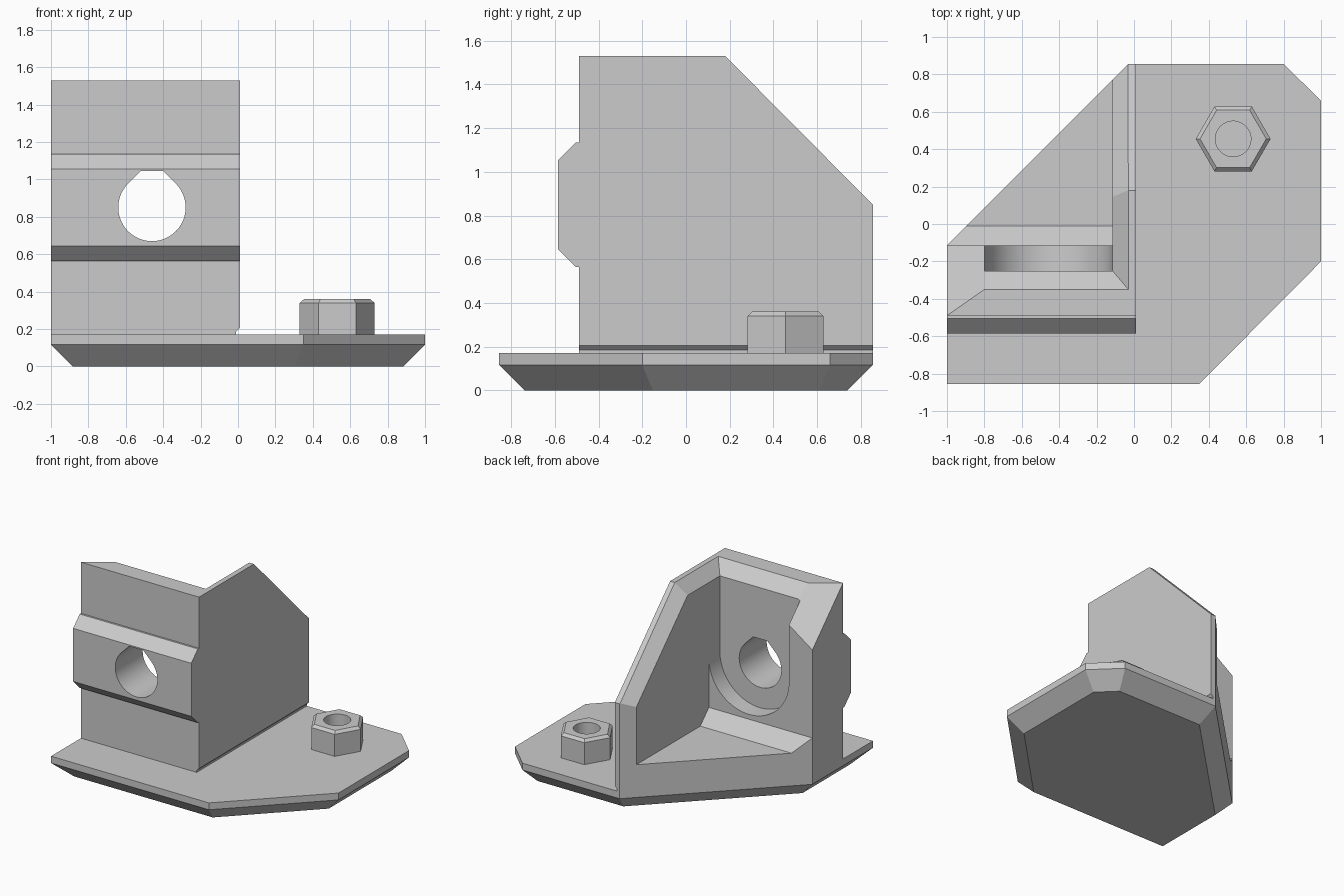
import bpy, bmesh
from math import cos, sin, pi, radians
from mathutils import Vector

if "Cube" in bpy.data.objects:
    bpy.data.objects.remove(bpy.data.objects["Cube"], do_unlink=True)

grey = bpy.data.materials.new("plain_grey")
grey.use_nodes = True
grey.diffuse_color = (0.6, 0.6, 0.6, 1)
grey.node_tree.nodes["Principled BSDF"].inputs["Base Color"].default_value = (0.6, 0.6, 0.6, 1)


def prism(profile, axis, lo, hi):
    """Extrude a flat profile along an axis from lo to hi."""
    place = {"x": lambda a, b, t: (t, a, b),
             "y": lambda a, b, t: (a, t, b),
             "z": lambda a, b, t: (a, b, t)}[axis]
    bm = bmesh.new()
    rings = [[bm.verts.new(place(a, b, t)) for a, b in profile] for t in (lo, hi)]
    for ring in rings:
        bm.faces.new(ring)
    n = len(profile)
    for i in range(n):
        j = (i + 1) % n
        bm.faces.new((rings[0][i], rings[0][j], rings[1][j], rings[1][i]))
    bmesh.ops.recalc_face_normals(bm, faces=bm.faces)
    return bm


def clip(bm, point, normal):
    """Remove everything on the normal side of a plane and close the cut."""
    bmesh.ops.bisect_plane(bm, geom=bm.verts[:] + bm.edges[:] + bm.faces[:], dist=1e-5,
                           plane_co=point, plane_no=normal, clear_outer=True)
    bmesh.ops.holes_fill(bm, edges=bm.edges[:], sides=0)
    bmesh.ops.recalc_face_normals(bm, faces=bm.faces)


def bevel_end(bm, up, width, depth):
    """Inset the top or bottom cap and push it outwards to make a chamfer."""
    cap = max(bm.faces, key=lambda f: f.normal.z * up)
    bmesh.ops.inset_region(bm, faces=[cap], thickness=width, use_even_offset=True)
    bmesh.ops.translate(bm, verts=cap.verts[:], vec=(0, 0, up * depth))


def make(name, bm):
    mesh = bpy.data.meshes.new(name)
    bm.to_mesh(mesh)
    bm.free()
    mesh.materials.append(grey)
    obj = bpy.data.objects.new(name, mesh)
    bpy.context.collection.objects.link(obj)
    return obj


def carve(obj, *cutters):
    """Subtract each cutter from the object."""
    bpy.context.view_layer.objects.active = obj
    for bm in cutters:
        tool = make("cutter", bm)
        tool.hide_render = True
        mod = obj.modifiers.new("cut", "BOOLEAN")
        mod.operation, mod.solver, mod.object = "DIFFERENCE", "EXACT", tool
        bpy.ops.object.modifier_apply(modifier=mod.name)
        bpy.data.objects.remove(tool, do_unlink=True)


def arc(cx, cy, r, start, end, steps):
    angles = [radians(start + (end - start) * i / steps) for i in range(steps + 1)]
    return [(cx + r * cos(a), cy + r * sin(a)) for a in angles]


# Base plate with a chamfered underside
plate = prism([(-1, -.855), (.35, -.855), (1, -.2), (1, .66), (.8, .855),
               (-.03, .855), (-1, -.115)], "z", .117, .17)
bevel_end(plate, -1, .117, .117)
base_plate = make("base_plate", plate)

# Bracket block with a front ridge and sloping back
block = prism([(-.49, .17), (.855, .17), (.855, .85), (.18, 1.53), (-.49, 1.53),
               (-.49, 1.135), (-.505, 1.135), (-.585, 1.055), (-.585, .645),
               (-.505, .565), (-.49, .565)], "x", -1, .01)
clip(block, (-1, -.115, 0), (-1, 1, 0))
clip(block, (-1, -.49, 1.53), (-.7, 1, 1))
bracket = make("bracket", block)

# Main pocket, round-bottomed recess, truncated teardrop hole and base groove
pocket = prism([(-.115, 2), (-.115, .475), (-.01, .37), (2, .37), (2, 2)], "x", -2, -.115)
recess = prism([(-.115, 2)] + arc(-.4575, .855, .3425, 360, 180, 48) + [(-.8, 2)],
               "y", -.25, .1)
hole = prism(arc(-.46, .85, .18, 135, 405, 60) + [(-.4, 1.045), (-.52, 1.045)], "y", -1, 1)
groove = prism([(.05, .1), (-.01, .1), (-.01, .185), (.01, .205), (.05, .205)], "y", -1, 1)


def rim_cutter(normal, point):
    """Space above the front wall chamfer and one side wall chamfer."""
    bm = prism([(-2, -2), (2, -2), (2, 2), (-2, 2)], "z", .2, 3)
    clip(bm, (0, -.35, 1.53), (0, -.09, -.1))
    clip(bm, point, -Vector(normal))
    return bm


carve(bracket, pocket, recess, hole, groove,
      rim_cutter((-.09, 0, .085), (-.03, 0, 1.53)),
      rim_cutter((-.088, .06, .06), (-.03, .18, 1.53)))

# Hexagonal nut with a chamfered top and a bore
hexagon = prism(arc(.53, .455, .2, 0, 300, 5), "z", .165, .34)
bevel_end(hexagon, 1, .02, .02)
nut = make("hex_nut", hexagon)
carve(nut, prism(arc(.53, .455, .095, 0, 352.5, 47), "z", .171, .5))

# Smooth the round walls, keep the edges crisp
bpy.ops.object.select_all(action="DESELECT")
for obj in (base_plate, bracket, nut):
    obj.select_set(True)
bpy.context.view_layer.objects.active = bracket
bpy.ops.object.shade_smooth_by_angle(angle=radians(20))
